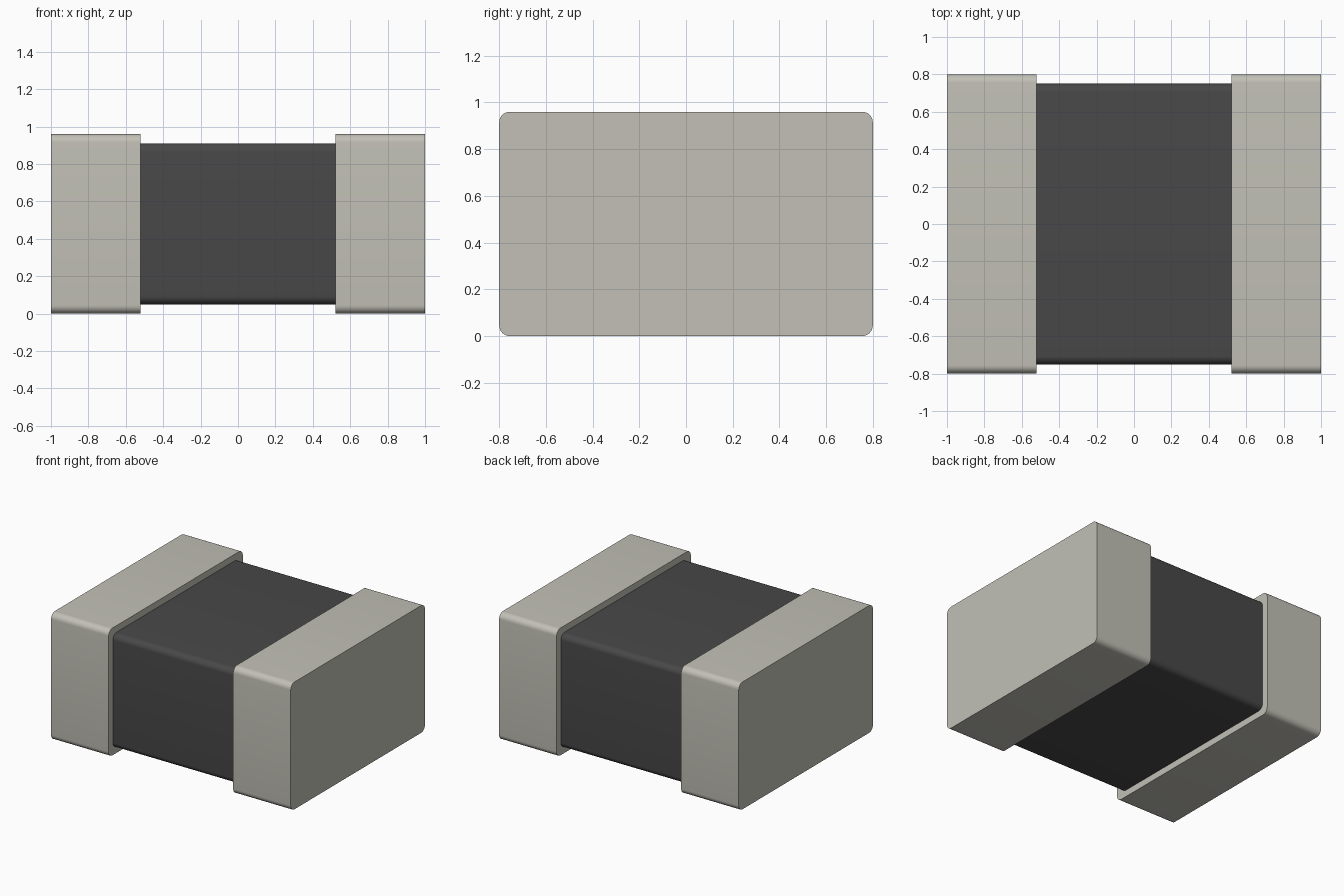
import bpy
import bmesh
import math

cube = bpy.data.objects.get("Cube")
if cube:
    bpy.data.objects.remove(cube, do_unlink=True)


def make_material(name, color):
    mat = bpy.data.materials.new(name)
    mat.use_nodes = True
    mat.diffuse_color = color
    mat.node_tree.nodes["Principled BSDF"].inputs["Base Color"].default_value = color
    return mat


def rounded_bar(name, x0, x1, width, height, radius, mat, mid_z=0.48):
    """Box along x whose four long edges are rounded and whose ends are flat."""
    bm = bmesh.new()
    bmesh.ops.create_cube(bm, size=1)
    for v in bm.verts:
        v.co.x = x0 if v.co.x < 0 else x1
        v.co.y *= width
        v.co.z = mid_z + v.co.z * height
    long_edges = [e for e in bm.edges
                  if abs(e.verts[0].co.x - e.verts[1].co.x) > 0.01]
    bmesh.ops.bevel(bm, geom=long_edges, offset=radius, segments=8,
                    profile=0.5, affect='EDGES')
    bmesh.ops.recalc_face_normals(bm, faces=bm.faces)
    mesh = bpy.data.meshes.new(name)
    bm.to_mesh(mesh)
    bm.free()
    mesh.materials.append(mat)
    obj = bpy.data.objects.new(name, mesh)
    bpy.context.collection.objects.link(obj)
    bpy.ops.object.select_all(action='DESELECT')
    obj.select_set(True)
    bpy.context.view_layer.objects.active = obj
    bpy.ops.object.shade_smooth_by_angle(angle=math.radians(30))
    return obj


metal = make_material("warm grey metal", (0.54, 0.53, 0.47, 1))
ceramic = make_material("charcoal ceramic", (0.065, 0.065, 0.065, 1))

# Dark core, slightly recessed between the end caps
rounded_bar("body", -0.53, 0.53, 1.5, 0.86, 0.045, ceramic)

# Metal end caps
rounded_bar("right_end_cap", -1, -0.52, 1.6, 0.96, 0.045, metal)
rounded_bar("left_end_cap", 0.52, 1, 1.6, 0.96, 0.045, metal)
